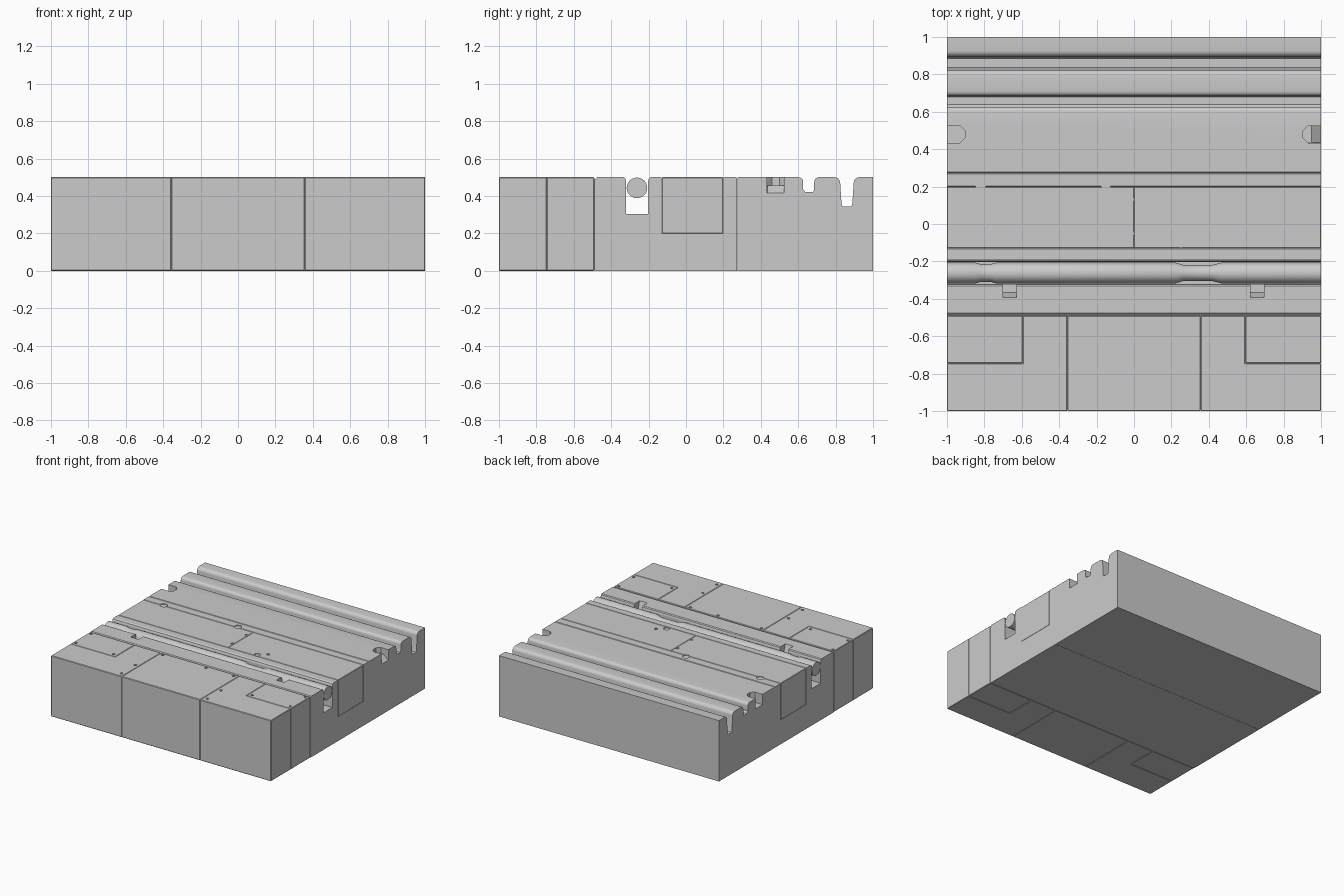
import bpy, bmesh, math
from mathutils import Matrix, Vector

if "Cube" in bpy.data.objects:
    bpy.data.objects.remove(bpy.data.objects["Cube"])

T = 0.5  # top height


def finish(name, bm, smooth=False):
    bmesh.ops.recalc_face_normals(bm, faces=bm.faces[:])
    me = bpy.data.meshes.new(name)
    bm.to_mesh(me)
    bm.free()
    ob = bpy.data.objects.new(name, me)
    bpy.context.collection.objects.link(ob)
    if smooth:
        bpy.ops.object.select_all(action='DESELECT')
        ob.select_set(True)
        bpy.context.view_layer.objects.active = ob
        bpy.ops.object.shade_smooth_by_angle(angle=math.radians(35))
    return ob


def prism(name, pts, axis, a, b, bevel=0, smooth=False):
    """Extrude a closed profile: (y,z) along x, (x,y) along z, (x,z) along y."""
    put = {'x': lambda p: (a, p[0], p[1]), 'y': lambda p: (p[0], a, p[1]),
           'z': lambda p: (p[0], p[1], a)}[axis]
    move = Vector([(b - a) if c == axis else 0 for c in 'xyz'])
    bm = bmesh.new()
    f = bm.faces.new([bm.verts.new(put(p)) for p in pts])
    ext = bmesh.ops.extrude_face_region(bm, geom=[f], use_keep_orig=True)
    bmesh.ops.translate(bm, vec=move, verts=[v for v in ext['geom'] if isinstance(v, bmesh.types.BMVert)])
    bmesh.ops.recalc_face_normals(bm, faces=bm.faces[:])
    if bevel:
        bmesh.ops.bevel(bm, geom=bm.edges[:], offset=bevel, segments=1, affect='EDGES')
    return finish(name, bm, smooth)


def arc(cy, cz, r, a0, a1, n=5):
    return [(cy + r * math.cos(math.radians(a0 + (a1 - a0) * i / n)),
             cz + r * math.sin(math.radians(a0 + (a1 - a0) * i / n))) for i in range(n + 1)]


def holes(name, spots, depth, segs=12):
    """Cutter made of upright cylinders (x, y, radius)."""
    bm = bmesh.new()
    for x, y, r in spots:
        bmesh.ops.create_cone(bm, cap_ends=True, segments=segs, radius1=r, radius2=r,
                              depth=2 * depth, matrix=Matrix.Translation((x, y, T)))
    return finish(name, bm)


def cut(targets, cutter):
    cutter.hide_render = True
    for ob in targets:
        m = ob.modifiers.new('cut', 'BOOLEAN')
        m.object, m.operation, m.solver = cutter, 'DIFFERENCE', 'EXACT'
        dg = bpy.context.evaluated_depsgraph_get()
        me = bpy.data.meshes.new_from_object(ob.evaluated_get(dg))
        ob.modifiers.clear()
        ob.data = me
    bpy.data.objects.remove(cutter)


# front armour plates, split by seams
fy = -0.49
front = [prism('front_centre_plate', [(-.356, -1), (.356, -1), (.356, fy), (-.356, fy)], 'z', 0, T, .004)]
for s, side in ((-1, 'left'), (1, 'right')):
    front.append(prism('front_%s_plate' % side, [(s * x, y) for x, y in (
        (.356, -1), (1, -1), (1, -.745), (.596, -.745), (.596, fy), (.356, fy))], 'z', 0, T, .004))
    front.append(prism('front_%s_corner_plate' % side, [(s * x, y) for x, y in (
        (.596, -.745), (1, -.745), (1, fy), (.596, fy))], 'z', 0, T, .004))
bolts = [(-.975, -.515), (-.325, -.515), (.07, -.515), (.32, -.515), (.972, -.515),
         (-.975, -.71), (-.633, -.71), (.627, -.71), (.972, -.71)]
bolts += [(s * .39, y) for s in (-1, 1) for y in (-.775, -.955)]
cut(front, holes('bolt_cutter', [(x, y, .011) for x, y in bolts], .008))

# strip and pipe trench, with the shoulder of the middle section and its insert slot
mid = prism('trench_and_middle_base', [
    (-.488, 0), (.272, 0), (.272, T - .004), (.268, T), (.203, T), (.199, T - .004), (.199, .2),
    (-.129, .2), (-.129, T - .004), (-.133, T), (-.188, T), (-.198, T - .006), (-.203, T - .02),
    (-.203, .303), (-.32, .303), (-.32, T - .02), (-.324, T - .006), (-.332, T),
    (-.476, T), (-.488, T - .012)], 'x', -1, 1)
# clip notches in the trench wall, with a sloped back
for x in (-.665, .66):
    cut([mid], prism('notch_cutter', [(-.392, T + .05), (-.392, T), (-.365, T - .08),
                                      (-.29, T - .08), (-.29, T + .05)], 'x', x - .036, x + .036))

# insert plates in the middle section
inserts = []
for name, a, b in (('left_insert', -1, 0), ('right_insert', 0, 1)):
    inserts.append(prism(name, [(-.129, .2), (.199, .2), (.199, T), (-.129, T)], 'x', a, b, .003))
cut(inserts + [mid], holes('dent_cutter', [(-.82, .207, .03), (-.15, .213, .03), (-.012, .13, .014),
                                         (-.012, -.05, .014), (.25, -.105, .024), (.312, -.055, .013)], .006, 8))

# rear section with two rounded grooves
r1, r2 = .025, .03
prof = [(.274, 0), (1, 0), (1, T)]
prof += arc(.926, T - r2, r2, 90, 180) + [(.889, .36), (.884, .343), (.836, .343), (.831, .36)]
prof += arc(.794, T - r2, r2, 0, 90)
prof += arc(.71, T - r1, r1, 90, 180) + [(.685, .435), (.678, .42), (.638, .42), (.626, .435)]
prof += arc(.601, T - r1, r1, 0, 90) + [(.278, T), (.274, T - .004)]
rear = prism('rear_grooved_section', prof, 'x', -1, 1, smooth=True)

# chamfered latch recesses on both ends
for s in (-1, 1):
    cut([rear], prism('recess_cutter', [(s * x, y) for x, y in (
        (1.1, .434), (.93, .434), (.904, .46), (.904, .499), (.93, .525), (1.1, .525))],
        'z', .415, .6))
# sloped foot in the right recess
prism('recess_ramp', [(.9, .41), (1, .41), (1, .415), (.95, .455), (.9, .455)], 'y', .436, .523)

# pipe lying in the trench, with two necks
R, N1, N2 = .055, .048, .042
path = [(-1, R), (-.845, R), (-.82, N1), (-.765, N1), (-.74, R), (.225, R), (.265, N2), (.415, N2), (.465, R), (1, R)]
bm = bmesh.new()
rings = []
for x, r in path:
    rings.append([bm.verts.new((x, -.262 + r * math.cos(t * math.pi / 16), .443 + r * math.sin(t * math.pi / 16)))
                  for t in range(32)])
for p, q in zip(rings, rings[1:]):
    for i in range(32):
        j = (i + 1) % 32
        bm.faces.new((p[i], p[j], q[j], q[i]))
bm.faces.new(rings[0])
bm.faces.new(rings[-1])
finish('trench_pipe', bm, True)
